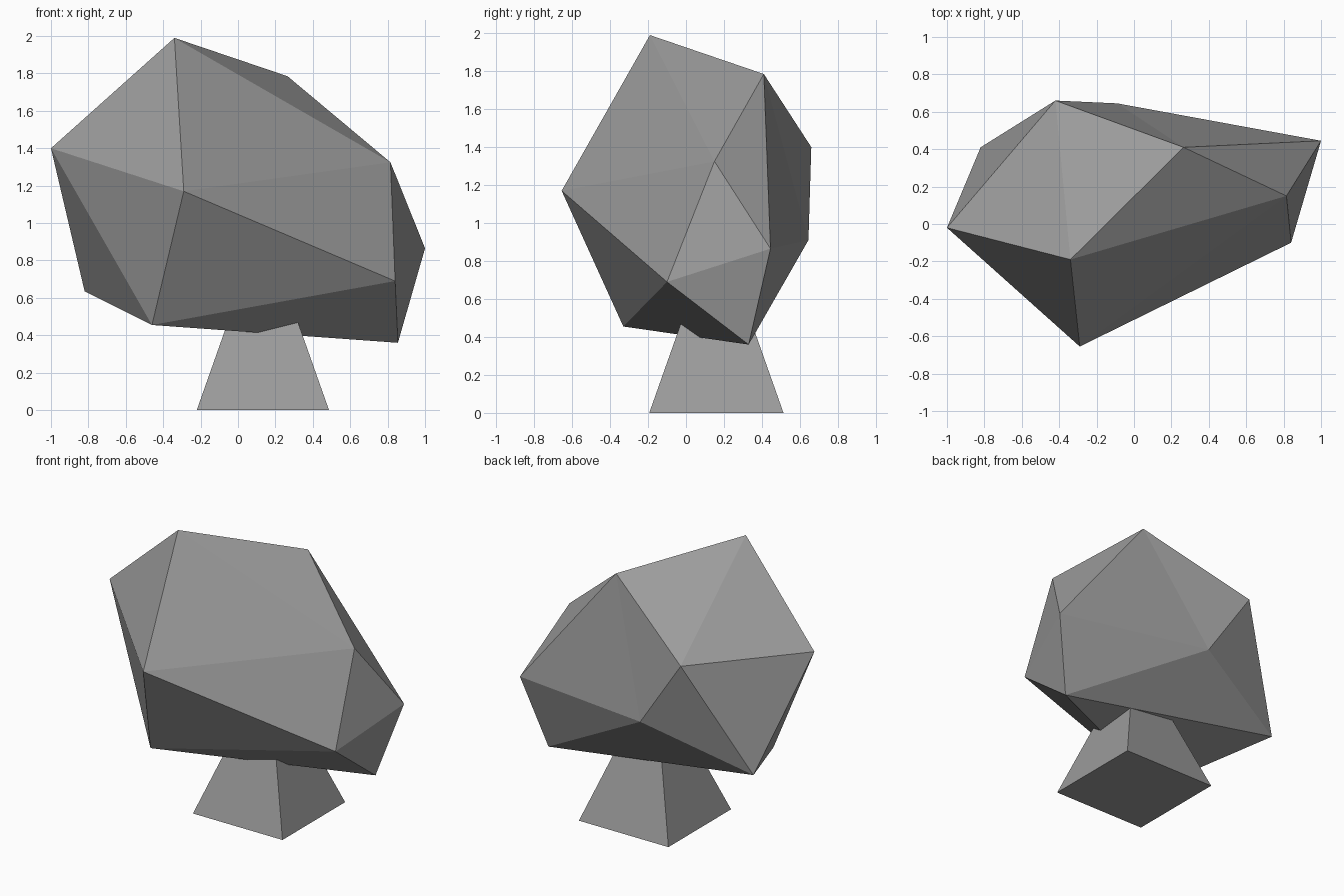
import bpy
import bmesh
import math

default_cube = bpy.data.objects.get("Cube")
if default_cube:
    bpy.data.objects.remove(default_cube, do_unlink=True)

# One stone grey for everything
stone = bpy.data.materials.new("stone_grey")
stone.use_nodes = True
grey = (0.33, 0.33, 0.33, 1)
stone.diffuse_color = grey
stone.node_tree.nodes["Principled BSDF"].inputs["Base Color"].default_value = grey


def add_part(name, bm, location=(0, 0, 0)):
    """Turn a bmesh into a flat shaded stone object."""
    bmesh.ops.recalc_face_normals(bm, faces=bm.faces[:])
    mesh = bpy.data.meshes.new(name)
    bm.to_mesh(mesh)
    bm.free()
    mesh.materials.append(stone)
    part = bpy.data.objects.new(name, mesh)
    part.location = location
    bpy.context.collection.objects.link(part)
    return part


# Faceted boulder: an irregular twenty-sided solid with named corners
corners = {
    "A": (-0.34, -0.19, 1.99),
    "B": (0.265, 0.41, 1.785),
    "C": (0.815, 0.15, 1.325),
    "D": (1.0, 0.445, 0.865),
    "E": (0.84, -0.1, 0.69),
    "F": (0.855, 0.33, 0.36),
    "G": (-0.46, -0.33, 0.455),
    "H": (-0.29, -0.655, 1.17),
    "I": (-1.0, -0.02, 1.4),
    "J": (-0.82, 0.41, 0.635),
    "K": (-0.42, 0.66, 1.4),
    "L": (-0.09, 0.645, 0.91),
}
front_facets = "AHC HCE HGE AIH IGH IJG GEF CED EFD ABC BCD"
back_facets = "ABK AIK IJK JKL KBL BLD LDF LFJ JFG"

rock = bmesh.new()
points = {key: rock.verts.new(co) for key, co in corners.items()}
for facet in (front_facets + " " + back_facets).split():
    rock.faces.new([points[key] for key in facet])
add_part("boulder", rock)

# Square pyramid foot whose tip is buried in the boulder
foot = bmesh.new()
bmesh.ops.create_cone(foot, cap_ends=True, segments=4, radius1=0.5, radius2=0, depth=1)
bmesh.ops.remove_doubles(foot, verts=foot.verts[:], dist=0.001)
pyramid = add_part("pyramid_foot", foot, (0.133, 0.16, 0.5))
pyramid.rotation_euler.z = math.pi / 4
